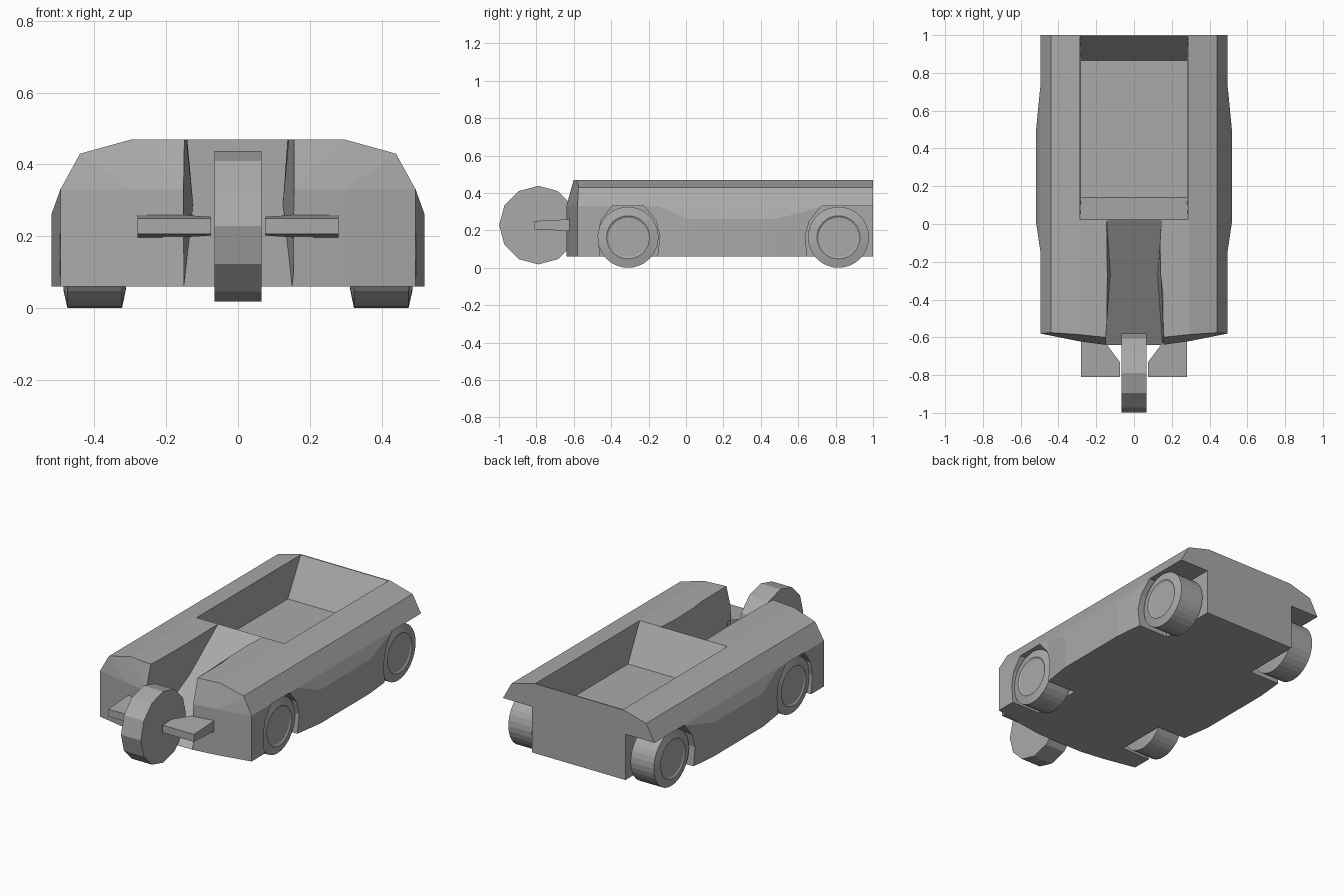
import bpy, bmesh, math
from mathutils import Vector

if "Cube" in bpy.data.objects:
    bpy.data.objects.remove(bpy.data.objects["Cube"])

grey = bpy.data.materials.new("plain grey")
grey.diffuse_color = (0.4, 0.4, 0.4, 1)
grey.use_nodes = True
grey.node_tree.nodes["Principled BSDF"].inputs["Base Color"].default_value = grey.diffuse_color


def finish(name, bm):
    bmesh.ops.recalc_face_normals(bm, faces=bm.faces)
    me = bpy.data.meshes.new(name)
    bm.to_mesh(me)
    bm.free()
    me.materials.append(grey)
    ob = bpy.data.objects.new(name, me)
    bpy.context.collection.objects.link(ob)
    return ob


def hull(name, pts, mirror=False):
    bm = bmesh.new()
    if mirror:
        pts = list(pts) + [(-x, y, z) for x, y, z in pts]
    for p in pts:
        bm.verts.new(p)
    r = bmesh.ops.convex_hull(bm, input=bm.verts)
    loose = [v for v in bm.verts if not v.link_faces]
    bmesh.ops.delete(bm, geom=loose, context='VERTS')
    bmesh.ops.dissolve_limit(bm, angle_limit=0.01, verts=bm.verts, edges=bm.edges)
    return finish(name, bm)


def loft(name, rings):
    bm = bmesh.new()
    rs = [[bm.verts.new(p) for p in ring] for ring in rings]
    n = len(rs[0])
    for a, b in zip(rs, rs[1:]):
        for i in range(n):
            j = (i + 1) % n
            bm.faces.new((a[i], a[j], b[j], b[i]))
    bm.faces.new(rs[0])
    bm.faces.new(rs[-1])
    return finish(name, bm)


def lathe_x(name, profile, sides, y, z, phase=0.0):
    # profile of (radius, x), turned about an axle along x
    return loft(name, [[(x, y + r * math.cos(phase + 2 * math.pi * i / sides),
                         z + r * math.sin(phase + 2 * math.pi * i / sides))
                        for i in range(sides)] for r, x in profile])


def boolean(target, tool, op):
    m = target.modifiers.new("cut", 'BOOLEAN')
    m.operation, m.object, m.solver = op, tool, 'EXACT'
    bpy.context.view_layer.objects.active = target
    bpy.ops.object.modifier_apply(modifier=m.name)
    bpy.data.objects.remove(tool)


# main body shell with faceted nose
rear = [(x, 1.0, z) for x, z in ((.495, .06), (.495, .33), (.44, .43), (.295, .47))]
nose = [(.495, -.58, .06), (.495, -.58, .33), (.44, -.575, .43),
        (.295, -.62, .06), (.295, -.62, .33), (.295, -.585, .47),
        (.15, -.64, .06), (.15, -.64, .33), (.15, -.60, .47)]
body = hull("body", rear + nose, True)

# bulged side panels
for s in (-1, 1):
    pts = [(s * x, y, z) for x in (.42, .495) for y in (-.15, .74) for z in (.06, .33)]
    pts += [(s * .52, y, z) for y in (.02, .48) for z in (.06, .26)]
    boolean(body, hull("side_panel", pts), 'UNION')

# load bed with sloping ends
bed = [(.28, .14, .26), (.28, .865, .26), (.29, -.05, .6), (.29, 1.073, .6)]
boolean(body, hull("bed_cutter", bed, True), 'DIFFERENCE')

# sloping, pinched channel behind the front wheel
stations = ((-.70, .155, .157, .023), (-.27, .125, .153, .29), (.02, .145, .147, .47))
boolean(body, loft("channel_cutter", [[(-f, y, z), (f, y, z), (t, y, .6), (-t, y, .6)]
                                      for y, f, t, z in stations]), 'DIFFERENCE')

# wheel arches, the rear pair open to the back
front_arch = [(-.45, -.05), (-.47, .17), (-.455, .25), (-.395, .33),
              (-.225, .33), (-.16, .25), (-.14, .17), (-.165, -.05)]
rear_arch = [(.66, -.05), (.637, .17), (.66, .25), (.725, .33), (1.1, .33), (1.1, -.05)]
for s in (-1, 1):
    for arch in (front_arch, rear_arch):
        boolean(body, loft("arch_cutter", [[(s * x, y, z) for y, z in arch]
                                           for x in (.305, .6)]), 'DIFFERENCE')

# four road wheels
tyre = [(.001, .312), (.11, .312), (.163, .323), (.163, .475),
        (.115, .486), (.105, .48), (.001, .48)]
for s, side in ((-1, "left"), (1, "right")):
    for y, end in ((-.31, "front"), (.815, "rear")):
        lathe_x(f"{end}_{side}_wheel", [(r, s * x) for r, x in tyre], 32, y, .163)

# large twelve-sided nose wheel
lathe_x("nose_wheel", [(.21, -.065), (.21, .065)], 12, -.789, .228)

# pedals either side of the nose wheel
plan = [(.075, -.81), (.28, -.81), (.28, -.60), (.15, -.60), (.15, -.63), (.075, -.73)]
for s, side in ((-1, "left"), (1, "right")):
    loft(f"{side}_pedal", [[(s * x, y, .228 + k * (.022 + .05 * (y + .81)))
                            for x, y in plan] for k in (-1, 1)])
